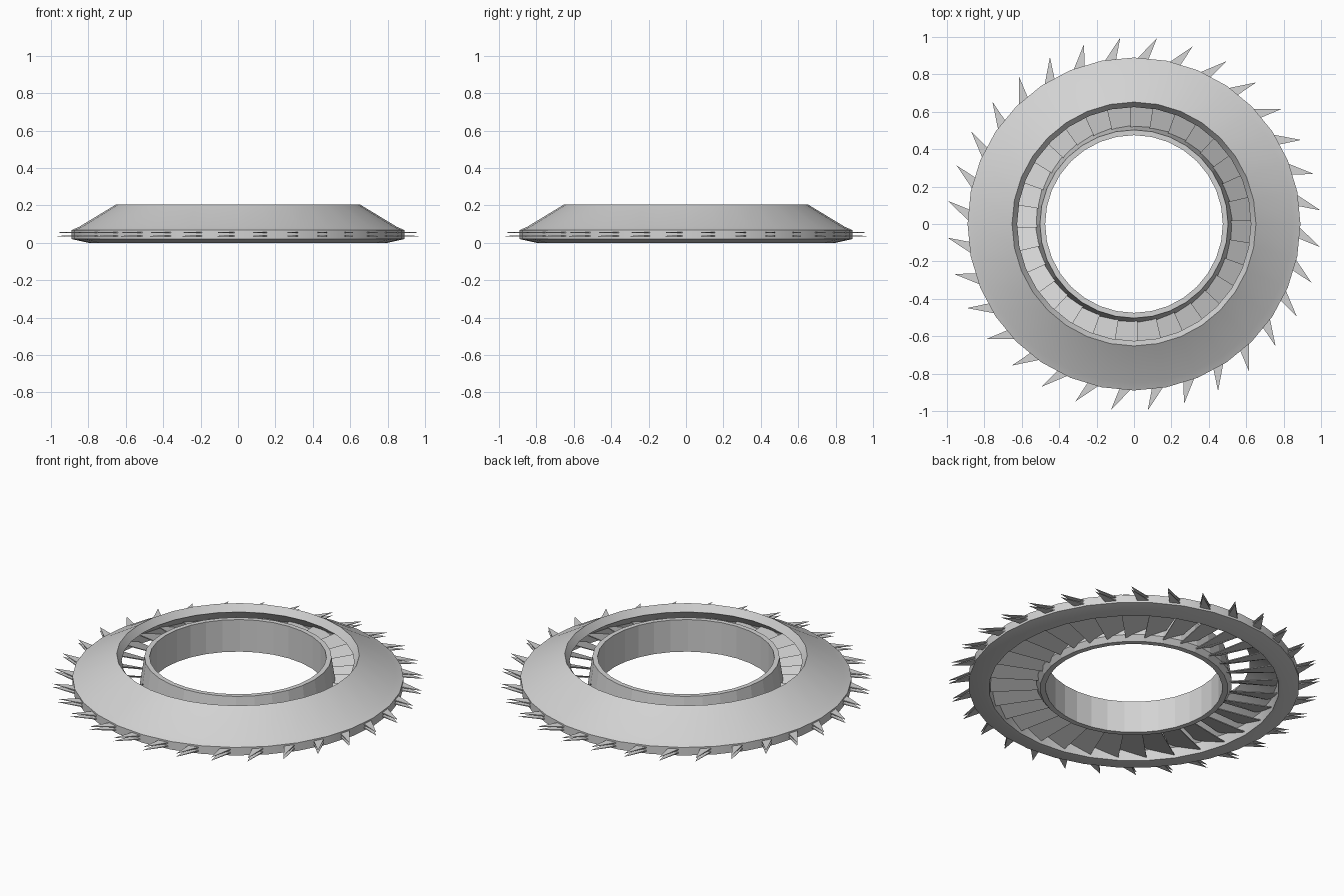
import bpy, bmesh, math

if "Cube" in bpy.data.objects:
    bpy.data.objects.remove(bpy.data.objects["Cube"])

N = 32                      # sectors around the ring
STEP = 2 * math.pi / N

metal = bpy.data.materials.new("grey_metal")
metal.diffuse_color = (0.65, 0.65, 0.65, 1)
metal.use_nodes = True
metal.node_tree.nodes["Principled BSDF"].inputs["Base Color"].default_value = metal.diffuse_color


def polar(r, a, z):
    return (r * math.cos(a), r * math.sin(a), z)


def finish(bm, name, smooth=None):
    bmesh.ops.recalc_face_normals(bm, faces=bm.faces[:])
    mesh = bpy.data.meshes.new(name)
    bm.to_mesh(mesh)
    bm.free()
    mesh.materials.append(metal)
    ob = bpy.data.objects.new(name, mesh)
    bpy.context.collection.objects.link(ob)
    if smooth:
        bpy.ops.object.select_all(action='DESELECT')
        ob.select_set(True)
        bpy.context.view_layer.objects.active = ob
        bpy.ops.object.shade_smooth_by_angle(angle=math.radians(smooth))
    return ob


def lathe(name, profile, smooth=None):
    """Revolve a closed (radius, height) profile about z."""
    bm = bmesh.new()
    rings = [[bm.verts.new(polar(r, i * STEP, z)) for r, z in profile] for i in range(N)]
    for i in range(N):
        a, b = rings[i], rings[(i + 1) % N]
        for j in range(len(profile)):
            k = (j + 1) % len(profile)
            bm.faces.new((a[j], b[j], b[k], a[k]))
    return finish(bm, name, smooth)


# Conical outer shroud, hollow underneath
lathe("outer_shroud", [(0.78, 0.0), (0.80, 0.0), (0.89, 0.02), (0.89, 0.068),
                       (0.85, 0.085), (0.652, 0.205), (0.625, 0.165),
                       (0.77, 0.06)], smooth=20)

# Inner hub collar, flaring towards the base
lathe("inner_hub", [(0.475, 0.0), (0.505, 0.0), (0.527, 0.03),
                    (0.503, 0.19), (0.475, 0.19)])

# Pitched fan blades between hub and shroud
bm = bmesh.new()
SPAN, THICK = STEP * 1.18, 0.006
for i in range(N):
    a0, a1 = i * STEP, i * STEP + SPAN
    corners = [(0.50, a0, 0.015), (0.775, a0, 0.015), (0.775, a1, 0.075), (0.50, a1, 0.075)]
    low = [bm.verts.new(polar(*c)) for c in corners]
    top = [bm.verts.new(polar(r, a, z + THICK)) for r, a, z in corners]
    bm.faces.new(low)
    bm.faces.new(top)
    for j in range(4):
        k = (j + 1) % 4
        bm.faces.new((low[j], low[k], top[k], top[j]))
finish(bm, "fan_blades")

# Two rows of thin swept spikes around the rim
for name, z in (("lower_spikes", 0.036), ("upper_spikes", 0.055)):
    bm = bmesh.new()
    for i in range(N):
        tip_a = math.radians(4.2) + i * STEP
        tip = bm.verts.new(polar(1.0, tip_a, z))
        base = [bm.verts.new(polar(0.875, tip_a + math.radians(d), z + h))
                for d, h in ((2.2, -0.004), (6.6, -0.004), (6.6, 0.004), (2.2, 0.004))]
        bm.faces.new(base)
        for j in range(4):
            bm.faces.new((base[j], base[(j + 1) % 4], tip))
    finish(bm, name)
